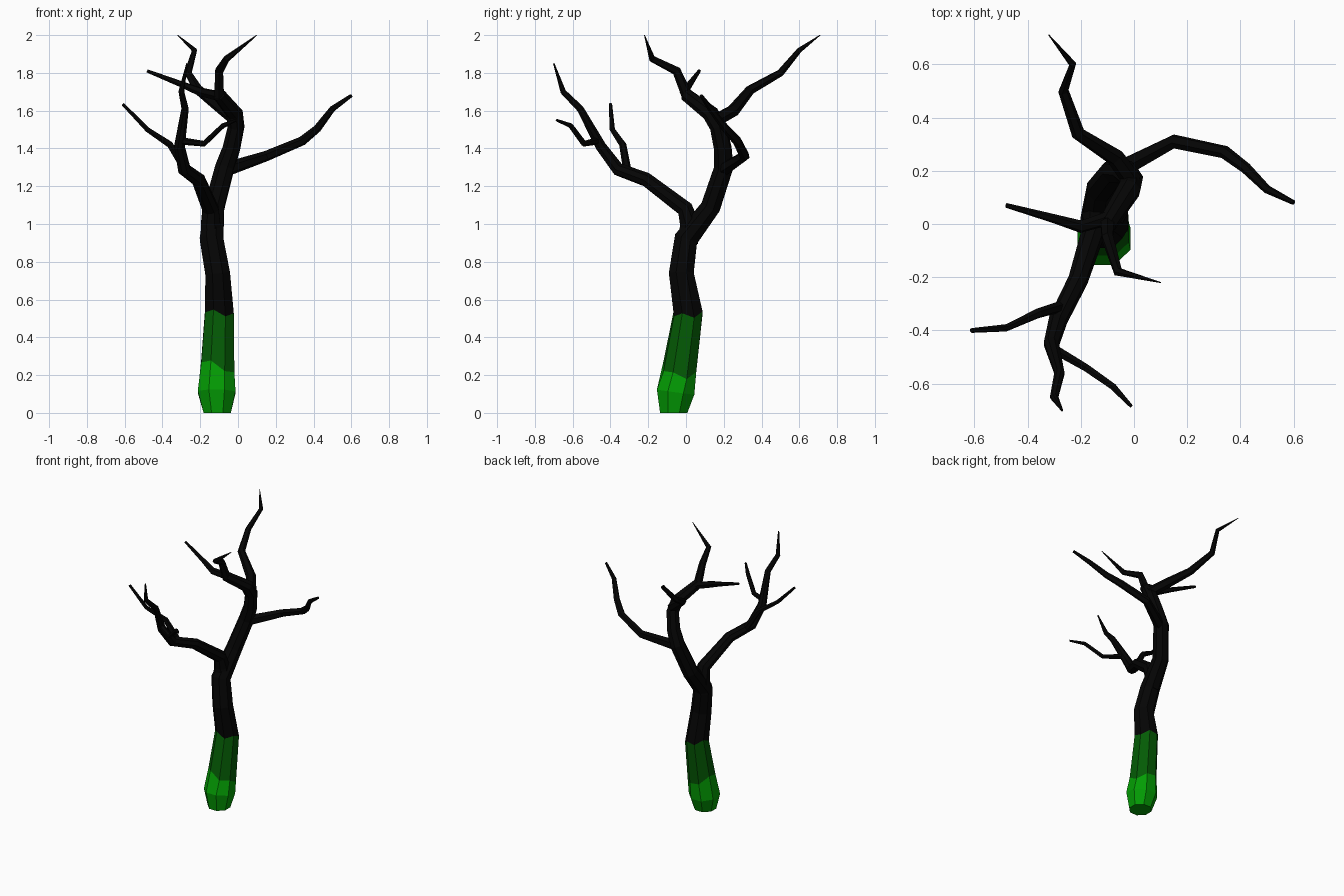
import bpy, bmesh, math
from mathutils import Vector

cube = bpy.data.objects.get("Cube")
if cube:
    bpy.data.objects.remove(cube, do_unlink=True)


def make_material(name, rgb):
    mat = bpy.data.materials.new(name)
    mat.use_nodes = True
    mat.diffuse_color = (*rgb, 1)
    mat.node_tree.nodes["Principled BSDF"].inputs["Base Color"].default_value = (*rgb, 1)
    return mat


bark = make_material("black bark", (0.0014, 0.0014, 0.0014))
moss = make_material("dark green moss", (0.0012, 0.105, 0.0014))
bright = make_material("bright green moss", (0.001, 0.34, 0.0012))


def tube(name, path, sides=6, seams=None, materials=(bark,)):
    """Faceted tapering limb through (x, y, z, radius) points.
    seams maps a ring number to the sideways tilt of its jagged edge."""
    seams = seams or {}
    pts = [Vector(p[:3]) for p in path]
    steps = [(b - a).normalized() for a, b in zip(pts, pts[1:])]
    bm = bmesh.new()
    rings = []
    up, side = Vector((0, 0, 1)), Vector((1, 0, 0))
    for i, p in enumerate(pts):
        before, after = steps[max(i - 1, 0)], steps[min(i, len(steps) - 1)]
        tangent = (before + after).normalized()
        if i == 0 and p.z < 0.01:
            tangent = Vector((0, 0, 1))
        side = up.rotation_difference(tangent) @ side
        up = tangent
        other = up.cross(side)
        ring = []
        for k in range(sides):
            a = 2 * math.pi * (k + 0.5) / sides
            co = p + path[i][3] * (side * math.cos(a) + other * math.sin(a))
            if i in seams:
                co.z -= seams[i] * (co.x - p.x) + 0.012 * (-1) ** k
            ring.append(bm.verts.new(co))
        rings.append(ring)
    for i, (lo, hi) in enumerate(zip(rings, rings[1:])):
        slot = sum(i >= s for s in seams)
        for k in range(sides):
            n = (k + 1) % sides
            bm.faces.new((lo[k], lo[n], hi[n], hi[k])).material_index = slot
    bm.faces.new(rings[0][::-1])
    bm.faces.new(rings[-1]).material_index = len(seams)
    bmesh.ops.recalc_face_normals(bm, faces=bm.faces)
    mesh = bpy.data.meshes.new(name)
    bm.to_mesh(mesh)
    bm.free()
    for m in materials:
        mesh.materials.append(m)
    obj = bpy.data.objects.new(name, mesh)
    bpy.context.collection.objects.link(obj)
    return obj


# Trunk, leaning back into the main limb and curling forward at the crown
tube("trunk", [
    (-.11, -.065, 0, .078), (-.113, -.055, .11, .108), (-.107, -.032, .235, .095),
    (-.098, .012, .53, .082), (-.108, -.025, .74, .071), (-.14, 0, .92, .067),
    (-.125, .13, 1.09, .056), (-.07, .2, 1.3, .053), (-.035, .195, 1.4, .048),
    (-.01, .17, 1.515, .045), (-.018, .13, 1.585, .045), (-.1, 0, 1.685, .036)],
    sides=8, seams={2: .4, 3: .2}, materials=(bright, moss, bark))

# Front limb and its twigs
tube("front_limb", [
    (-.14, .01, .9, .058), (-.145, .02, 1, .056), (-.145, -.005, 1.08, .046),
    (-.21, -.21, 1.235, .038),
    (-.285, -.36, 1.29, .036), (-.31, -.45, 1.41, .03), (-.28, -.56, 1.61, .02),
    (-.3, -.65, 1.7, .016), (-.27, -.7, 1.85, .004)], sides=8)
tube("front_limb_outer_twig", [
    (-.275, -.31, 1.28, .022), (-.36, -.335, 1.42, .019),
    (-.48, -.39, 1.5, .014), (-.61, -.4, 1.635, .009)])
tube("front_limb_inner_twig", [
    (-.3, -.47, 1.44, .02), (-.18, -.54, 1.425, .016),
    (-.08, -.61, 1.52, .014), (-.01, -.685, 1.55, .007)])

# Long limb reaching to the left
tube("left_limb", [
    (-.06, .2, 1.29, .038), (.15, .31, 1.36, .028), (.34, .27, 1.44, .025),
    (.42, .21, 1.505, .021), (.5, .13, 1.61, .016), (.6, .08, 1.68, .009)])

# Limb reaching to the back
tube("back_limb", [
    (-.005, .16, 1.55, .036), (-.07, .25, 1.6, .034), (-.21, .34, 1.71, .026),
    (-.265, .5, 1.8, .02), (-.23, .6, 1.92, .014), (-.32, .71, 2, .002)])

# Crown twigs
tube("crown_front_twig", [
    (-.1, .01, 1.67, .03), (-.1, -.05, 1.81, .024),
    (-.06, -.18, 1.875, .018), (.1, -.22, 2, .002)])
tube("crown_right_twig", [
    (-.07, .03, 1.67, .028), (-.2, -.01, 1.7, .024),
    (-.3, .02, 1.74, .017), (-.48, .07, 1.81, .009)])
